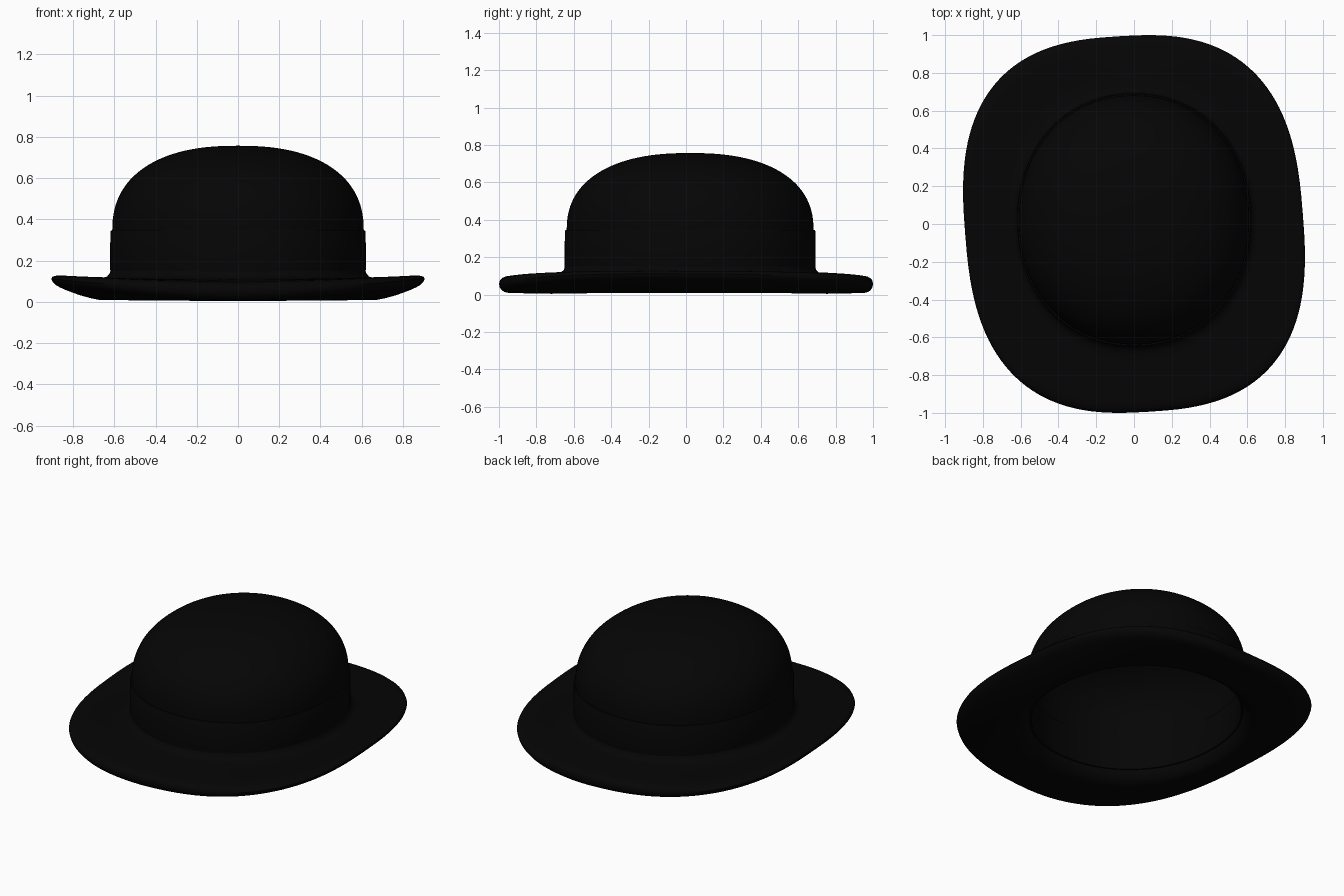
import bpy
from math import sin, cos, pi, radians, copysign

if "Cube" in bpy.data.objects:
    bpy.data.objects.remove(bpy.data.objects["Cube"])

SEGMENTS = 128
ANGLES = [2 * pi * i / SEGMENTS for i in range(SEGMENTS)]
CROWN_X, CROWN_Y, CROWN_SHIFT = 0.61, 0.66, 0.022

felt = bpy.data.materials.new("black felt")
felt.use_nodes = True
felt.diffuse_color = (0.0015, 0.0015, 0.0015, 1)
felt.node_tree.nodes["Principled BSDF"].inputs["Base Color"].default_value = felt.diffuse_color


def loft(name, rings, closed=False, cap=False):
    """Skin a list of rings; closed joins last to first, cap fills both ends."""
    verts = [p for ring in rings for p in ring]
    n = SEGMENTS
    faces = []
    for r in range(len(rings) if closed else len(rings) - 1):
        a, b = r * n, (r + 1) % len(rings) * n
        faces += [(a + i, a + (i + 1) % n, b + (i + 1) % n, b + i) for i in range(n)]
    if cap:
        faces.append(tuple(reversed(range(n))))
        faces.append(tuple(range(len(verts) - n, len(verts))))
    mesh = bpy.data.meshes.new(name)
    mesh.from_pydata(verts, [], faces)
    mesh.materials.append(felt)
    obj = bpy.data.objects.new(name, mesh)
    bpy.context.collection.objects.link(obj)
    bpy.ops.object.select_all(action="DESELECT")
    obj.select_set(True)
    bpy.context.view_layer.objects.active = obj
    bpy.ops.object.mode_set(mode="EDIT")
    bpy.ops.mesh.select_all(action="SELECT")
    bpy.ops.mesh.normals_make_consistent(inside=False)
    bpy.ops.object.mode_set(mode="OBJECT")
    bpy.ops.object.shade_smooth_by_angle(angle=radians(40))
    return obj


def squarish(a, power):
    """Point on a unit superellipse."""
    return (copysign(abs(cos(a)) ** (2 / power), cos(a)),
            copysign(abs(sin(a)) ** (2 / power), sin(a)))


def oval(scale, z, dip=0.0):
    """Head-shaped ring, lowered by dip at the front and back."""
    return [(CROWN_X * scale * u, CROWN_Y * scale * v + CROWN_SHIFT, z - dip * v * v)
            for u, v in (squarish(a, 2.1) for a in ANGLES)]


def brim_outline():
    """Squarish oval, slightly turned and skewed, fitted to the brim size."""
    turn, skew = radians(-4), 0.016
    points = []
    for a in ANGLES:
        u, v = squarish(a, 2.67)
        x = 0.905 * (u * cos(turn) + v * sin(turn))
        y = v * cos(turn) - u * sin(turn)
        points.append((x - skew * y, y - skew * x))
    wide = max(p[0] for p in points)
    deep = max(p[1] for p in points)
    return [(x * 0.905 / wide, y / deep) for x, y in points]


OUTLINE = brim_outline()


def brim_ring(t, height):
    """Ring between the crown foot (t=0) and the brim edge (t=1)."""
    ring = []
    for (bx, by, _), (ox, oy) in zip(oval(1, 0), OUTLINE):
        side = min(1, abs(ox) / 0.905) ** 1.7
        ring.append((bx + (ox - bx) * t, by + (oy - by) * t, height(t, side)))
    return ring


def edge(side):
    return 0.06 + 0.055 * side


def top(t, side):
    foot = 0.112 + 0.004 * side
    lip = edge(side) + 0.036 - 0.02 * side
    return foot + (lip - foot) * max(t, 0) ** 1.4


def bottom(t, side):
    lip = edge(side) - 0.049 + 0.024 * side
    return 0.004 + (lip - 0.004) * max(t, 0) ** 1.8


def between(low, high, k):
    return lambda t, s: low(t, s) + (high(t, s) - low(t, s)) * k


def level(z):
    return lambda t, s: z


def foot_height(extra):
    return lambda t, s: top(t, s) + extra


# Brim with a filleted foot, a rounded edge and a soft opening underneath
rings = [brim_ring(-0.02, foot_height(0.042)), brim_ring(0.025, foot_height(0.038)),
         brim_ring(0.045, foot_height(0.02)), brim_ring(0.09, foot_height(0.006))]
rings += [brim_ring(t, top) for t in (0.16, 0.35, 0.6, 0.75, 0.84)]
rings += [brim_ring(t, between(bottom, top, k)) for t, k in
          ((0.91, 0.97), (0.955, 0.89), (0.985, 0.77), (1.0, 0.54),
           (0.988, 0.3), (0.96, 0.14), (0.92, 0.04))]
rings += [brim_ring(t, bottom) for t in (0.86, 0.75, 0.55, 0.35, 0.22)]
rings += [brim_ring(t, level(z)) for t, z in
          ((0.13, 0.01), (0.06, 0.024), (0.0, 0.048), (-0.04, 0.08), (-0.05, 0.11))]
loft("brim", rings, closed=True)


# Domed crown: outer shell, then a parallel lining inside
def dome(thickness):
    shrink = 1 - thickness / CROWN_X
    rings = [oval(shrink, 0.10)]
    steps = 30
    for i in range(steps + 1):
        r, h = squarish(min(pi / 2 * i / steps, pi / 2 - 0.005), 2.36)
        rings.append(oval(r * shrink, 0.34 + (0.417 - thickness) * h))
    return rings


loft("crown", list(reversed(dome(0.02))) + dome(0), cap=True)

# Ribbon around the crown and band inside the opening
loft("hat_ribbon", [oval(0.99, 0.15, 0.008), oval(1.014, 0.15, 0.008),
                    oval(1.017, 0.16, 0.008), oval(1.015, 0.338),
                    oval(1.01, 0.345), oval(0.99, 0.345)], closed=True)
loft("inner_sweatband", [oval(0.975, 0.07), oval(0.96, 0.07), oval(0.955, 0.08),
                         oval(0.955, 0.28), oval(0.958, 0.29), oval(0.975, 0.29)], closed=True)
